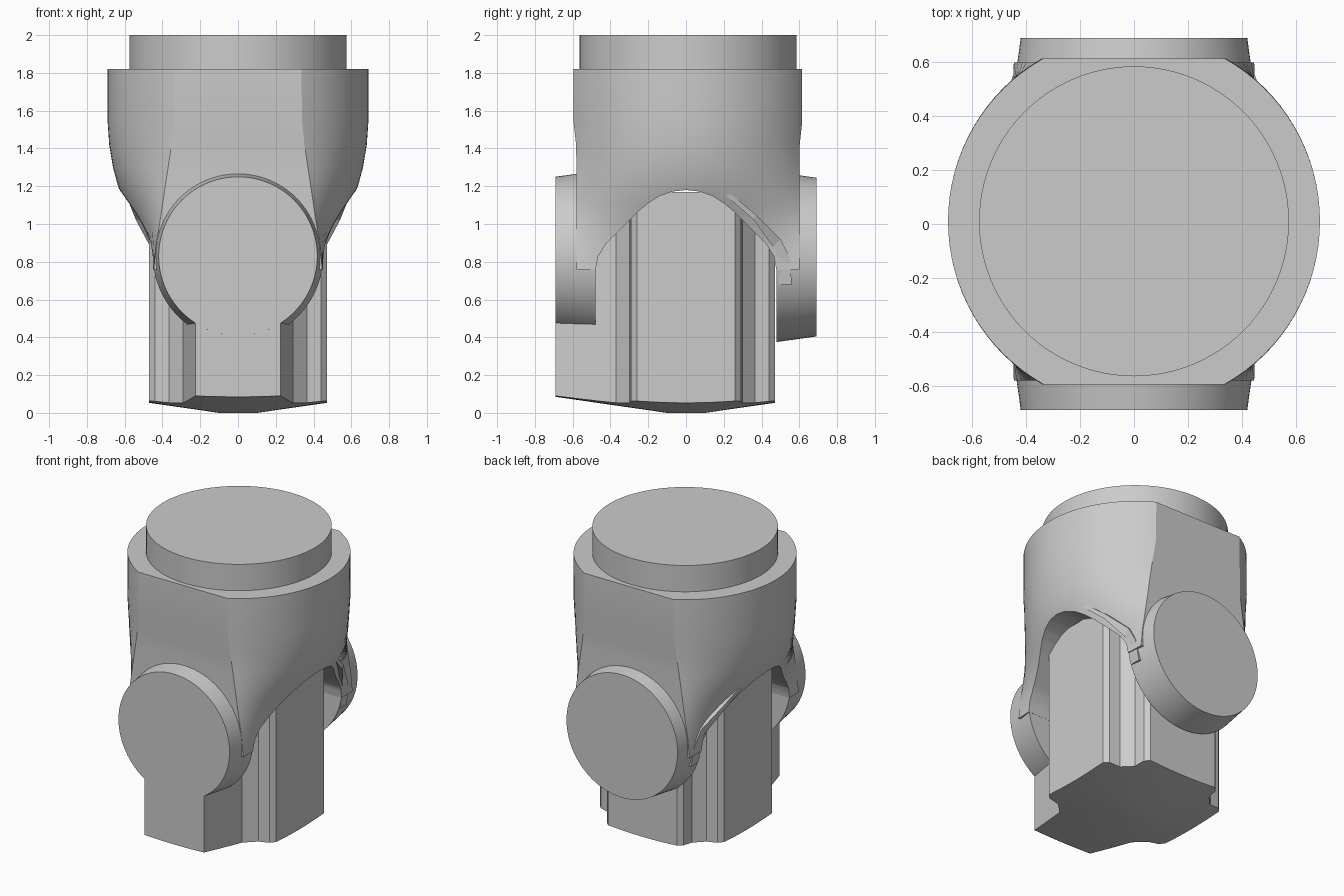
import bpy, bmesh, math
from mathutils import Matrix

old = bpy.data.objects.get("Cube")
if old:
    bpy.data.objects.remove(old, do_unlink=True)

grey = bpy.data.materials.new("plain grey")
grey.use_nodes = True
grey.diffuse_color = (0.6, 0.6, 0.6, 1)
grey.node_tree.nodes["Principled BSDF"].inputs["Base Color"].default_value = (0.6, 0.6, 0.6, 1)

MID_Y = 0.01      # centre of the round body
PIN_Z = 0.83      # height of the cross pins


def finish(bm, name):
    bmesh.ops.recalc_face_normals(bm, faces=bm.faces)
    mesh = bpy.data.meshes.new(name)
    bm.to_mesh(mesh)
    bm.free()
    mesh.materials.append(grey)
    ob = bpy.data.objects.new(name, mesh)
    bpy.context.collection.objects.link(ob)
    return ob


def loft(name, rings):
    bm = bmesh.new()
    loops = [[bm.verts.new(p) for p in ring] for ring in rings]
    n = len(loops[0])
    for a, b in zip(loops, loops[1:]):
        for i in range(n):
            j = (i + 1) % n
            bm.faces.new((a[i], a[j], b[j], b[i]))
    bm.faces.new(loops[0])
    bm.faces.new(loops[-1])
    return finish(bm, name)


def cone(name, r1, r2, depth, matrix):
    bm = bmesh.new()
    bmesh.ops.create_cone(bm, cap_ends=True, segments=96, radius1=r1,
                          radius2=r2, depth=depth, matrix=matrix)
    return finish(bm, name)


def combine(ob, tool, operation):
    mod = ob.modifiers.new("cut", 'BOOLEAN')
    mod.operation, mod.solver, mod.object = operation, 'EXACT', tool
    bpy.context.view_layer.update()
    graph = bpy.context.evaluated_depsgraph_get()
    mesh = bpy.data.meshes.new_from_object(ob.evaluated_get(graph))
    ob.modifiers.clear()
    ob.data = mesh
    bpy.data.objects.remove(tool, do_unlink=True)


# Fork body: round at the top, narrowing to two flat cheeks
# columns: height, half width, half width of flat, flat distance
sections = [(0.76, 0.455, 0.446, 0.59), (0.88, 0.487, 0.435, 0.59),
            (1.0, 0.54, 0.415, 0.59), (1.1, 0.59, 0.4, 0.59),
            (1.2, 0.635, 0.385, 0.59), (1.3, 0.662, 0.37, 0.59),
            (1.42, 0.682, 0.352, 0.592), (1.54, 0.69, 0.34, 0.605),
            (1.82, 0.69, 0.335, 0.605)]


def body_ring(z, wide, flat, depth, steps=32):
    reach = math.acos(flat / wide)
    b = depth / math.sin(reach)
    ts = [reach * (2 * i / steps - 1) for i in range(steps + 1)]
    half = [(wide * math.cos(t), b * math.sin(t)) for t in ts]
    return [(x, MID_Y + y, z) for x, y in half] + [(-x, MID_Y - y, z) for x, y in half]


body = loft("fork_body", [body_ring(*s) for s in sections])

# Arched slot through the body
arch = [(0.48, 0.2), (0.48, 0.75), (0.465, 0.83), (0.42, 0.9), (0.26, 1.06),
        (0.2, 1.11), (0.14, 1.148), (0.07, 1.172), (0, 1.18)]
outline = arch + [(-y, z) for y, z in arch[-2::-1]]
slot = loft("slot_cutter", [[(x, y, z) for y, z in outline] for x in (-1, 1)])
combine(body, slot, 'DIFFERENCE')

# Round cap
cap = cone("top_cap", 0.575, 0.575, 0.2, Matrix.Translation((0, MID_Y, 1.9)))

# Tapered cross pins, front and back
pins = []
for side, name in ((-1, "front_pin"), (1, "back_pin")):
    turn = Matrix.Rotation(-side * math.pi / 2, 4, 'X')
    place = Matrix.Translation((0, side * 0.585, PIN_Z - (0.005 if side > 0 else 0)))
    pins.append(cone(name, 0.45, 0.42, 0.212, place @ turn))

# Central block with grooved corners and a front key
back = [(0.47, 0.26), (0.44, 0.29), (0.365, 0.3), (0.3, 0.365), (0.29, 0.44), (0.26, 0.47)]
front = [(0.225, -0.69), (0.29, -0.37), (0.365, -0.3), (0.44, -0.29), (0.47, -0.26)]
right = front + back
plan = right + [(-x, y) for x, y in reversed(right)]
block = loft("centre_block", [[(x, y, z) for x, y in plan] for z in (-0.1, 1.17)])

# Shallow conical underside
slope = 0.144
under = cone("underside_tool", 0.1, 0.1 + 1.4 / slope, 1.4, Matrix.Translation((0, 0, 0.7)))
combine(block, under, 'INTERSECT')

# Thin lips along the back edge of the arch
lips = []
for side in (-1, 1):
    outer = [(0.6, 0.2, 1.19), (0.54, 0.37, 1.05), (0.465, 0.5, 0.92),
             (0.45, 0.55, 0.82), (0.43, 0.56, 0.68)]
    inner = [(0.6, 0.19, 1.17), (0.54, 0.36, 1.02), (0.465, 0.46, 0.88),
             (0.45, 0.49, 0.82), (0.43, 0.49, 0.68)]
    rings = [[(side * x, *o), (side * x, *i), (side * (x - 0.06), *i), (side * (x - 0.06), *o)]
             for (x, *o), (_, *i) in zip(outer, inner)]
    lips.append(loft("left_lip" if side > 0 else "right_lip", rings))

# Smooth curves, keep edges sharp
bpy.ops.object.select_all(action='DESELECT')
for ob in [body, cap, block] + pins:
    ob.select_set(True)
    bpy.context.view_layer.objects.active = ob
bpy.ops.object.shade_smooth_by_angle(angle=math.radians(25))
